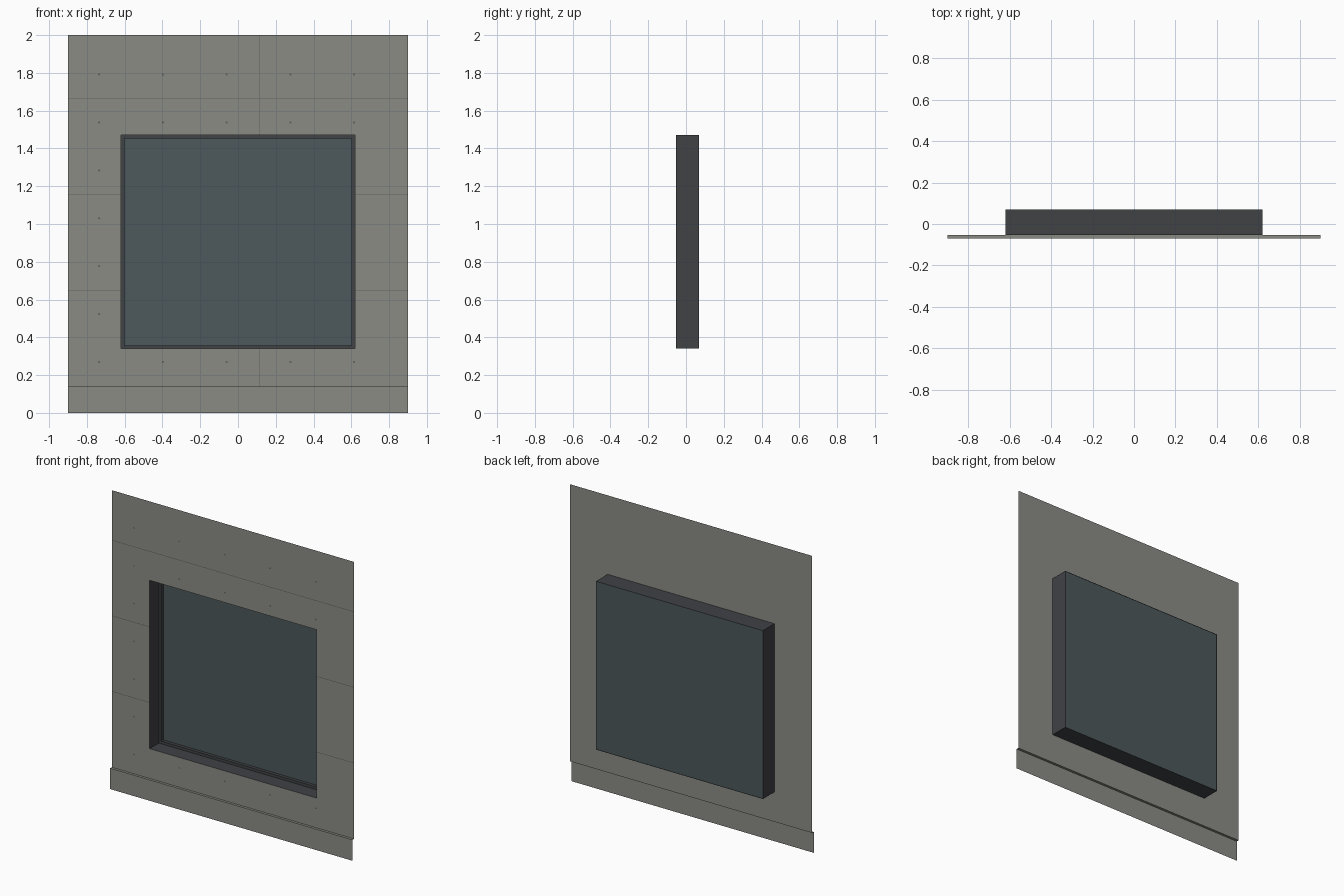
import bpy, bmesh

if "Cube" in bpy.data.objects:
    bpy.data.objects.remove(bpy.data.objects["Cube"])


def material(name, rgb):
    m = bpy.data.materials.new(name)
    m.diffuse_color = (*rgb, 1)
    m.use_nodes = True
    m.node_tree.nodes["Principled BSDF"].inputs["Base Color"].default_value = m.diffuse_color
    return m


CONCRETE = material("concrete", (0.26, 0.26, 0.235))
JOINT = material("joint", (0.12, 0.12, 0.11))
METAL = material("dark_metal", (0.052, 0.054, 0.06))
GLASS = material("glass", (0.075, 0.098, 0.104))

W, H = 0.9, 2.0                          # panel half width, height
HX, Z0, Z1 = 0.62, 0.34, 1.47            # window opening
PLINTH_Z = 0.14
Y_PLINTH, Y_WALL, Y_BACK = -0.07, -0.053, 0.07


def finish(name, bm, mat):
    me = bpy.data.meshes.new(name)
    bm.to_mesh(me)
    bm.free()
    me.materials.append(mat)
    ob = bpy.data.objects.new(name, me)
    bpy.context.collection.objects.link(ob)
    return ob


def upright(bm, x0, x1, z0, z1, y):
    """Flat rectangle facing the front."""
    bm.faces.new([bm.verts.new(p) for p in
                  ((x0, y, z0), (x1, y, z0), (x1, y, z1), (x0, y, z1))])


def loft_rings(bm, rings):
    """Join rectangular rings given as (inset from opening, y)."""
    loops = [[bm.verts.new(p) for p in
              ((-HX + i, y, Z0 + i), (HX - i, y, Z0 + i),
               (HX - i, y, Z1 - i), (-HX + i, y, Z1 - i))] for i, y in rings]
    for a, b in zip(loops, loops[1:]):
        for k in range(4):
            n = (k + 1) % 4
            bm.faces.new((a[k], a[n], b[n], b[k]))


# Wall sheet around the opening
bm = bmesh.new()
xs, zs = (-W, -HX, HX, W), (PLINTH_Z, Z0, Z1, H)
for i in range(3):
    for j in range(3):
        if (i, j) != (1, 1):
            upright(bm, xs[i], xs[i + 1], zs[j], zs[j + 1], Y_WALL)
bmesh.ops.remove_doubles(bm, verts=bm.verts, dist=1e-5)
bmesh.ops.dissolve_limit(bm, angle_limit=0.01, verts=bm.verts, edges=bm.edges)
finish("wall_panel", bm, CONCRETE)

# Plinth strip with its top ledge
bm = bmesh.new()
upright(bm, -W, W, 0, PLINTH_Z, Y_PLINTH)
bm.faces.new([bm.verts.new((x, y, PLINTH_Z)) for x, y in
              ((-W, Y_PLINTH), (W, Y_PLINTH), (W, Y_WALL), (-W, Y_WALL))])
bmesh.ops.remove_doubles(bm, verts=bm.verts, dist=1e-5)
finish("plinth", bm, CONCRETE)

# Window reveal with a stepped inner rim
bm = bmesh.new()
loft_rings(bm, [(0, Y_BACK), (0, Y_WALL)])
finish("window_reveal", bm, METAL)
bm = bmesh.new()
loft_rings(bm, [(0, 0.045), (0.018, 0.045), (0.018, 0.067)])
finish("window_rim", bm, METAL)

# Glass pane
bm = bmesh.new()
upright(bm, -HX, HX, Z0, Z1, 0.067)
finish("glass_pane", bm, GLASS)

# Joint lines on the wall face
bm = bmesh.new()
t, y = 0.0018, Y_WALL - 0.0008
upright(bm, -W, W, 1.665 - t, 1.665 + t, y)
for z in (1.158, 0.65):
    for s0, s1 in ((-W, -HX), (HX, W)):
        upright(bm, s0, s1, z - t, z + t, y)
for z0, z1 in ((PLINTH_Z, Z0), (Z1, H)):
    upright(bm, 0.112 - t, 0.112 + t, z0, z1, y)
finish("panel_joints", bm, JOINT)

# Tie holes on a regular grid, left out over the window
bm = bmesh.new()
for i in range(5):
    for j in range(7):
        x, z = -0.735 + 0.3375 * i, 0.27 + 0.2535 * j
        if abs(x) < HX and Z0 < z < Z1:
            continue
        c = bmesh.ops.create_circle(bm, cap_ends=True, segments=8, radius=0.006)
        for v in c["verts"]:
            v.co = (x + v.co.x, y, z + v.co.y)
finish("tie_holes", bm, JOINT)
